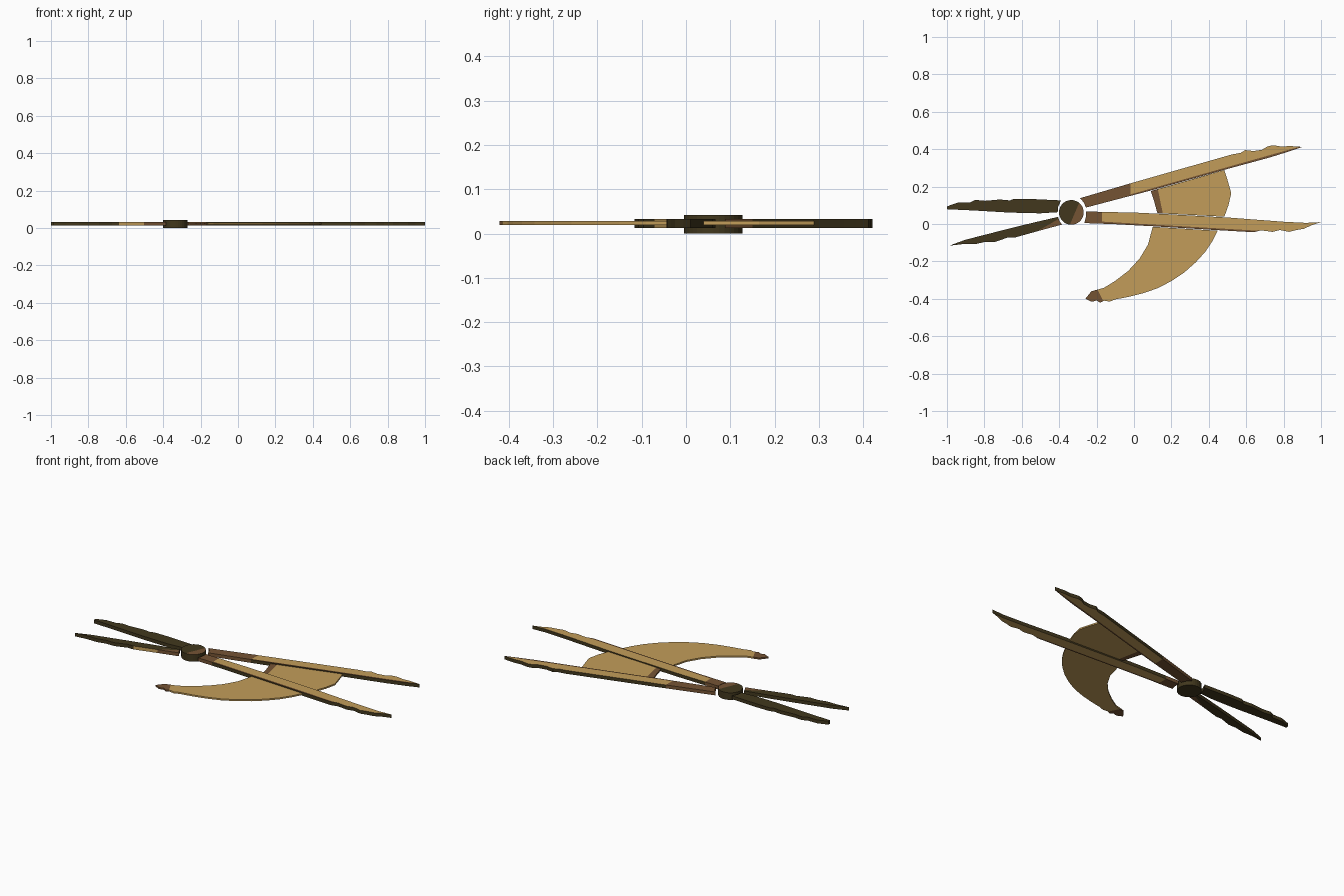
import bpy, bmesh, math
from mathutils import Vector


def material(name, rgb):
    m = bpy.data.materials.new(name)
    m.diffuse_color = (*rgb, 1)
    return m


MATS = [material("tan wood", (0.54, 0.335, 0.102)),
        material("mid brown", (0.178, 0.087, 0.034)),
        material("dark olive brown", (0.054, 0.039, 0.0125))]
TAN, BROWN, DARK = 0, 1, 2


def plate(name, outline, z0, z1, rule, cuts=()):
    """Extrude a flat outline, slice it along 2D lines, colour faces by rule."""
    bm = bmesh.new()
    face = bm.faces.new([bm.verts.new((x, y, z0)) for x, y in outline])
    ext = bmesh.ops.extrude_face_region(bm, geom=[face])
    tops = [g for g in ext["geom"] if isinstance(g, bmesh.types.BMVert)]
    bmesh.ops.translate(bm, verts=tops, vec=(0, 0, z1 - z0))
    bmesh.ops.recalc_face_normals(bm, faces=bm.faces[:])
    for (x, y), (nx, ny) in cuts:
        geom = bm.verts[:] + bm.edges[:] + bm.faces[:]
        bmesh.ops.bisect_plane(bm, geom=geom, plane_co=(x, y, 0),
                               plane_no=(nx, ny, 0))
    for f in bm.faces:
        f.normal_update()
        f.material_index = rule(f.calc_center_median(), f.normal)
    me = bpy.data.meshes.new(name)
    bm.to_mesh(me)
    bm.free()
    for m in MATS:
        me.materials.append(m)
    ob = bpy.data.objects.new(name, me)
    bpy.context.collection.objects.link(ob)
    return ob


ARM_Z = (0.013, 0.033)
ARC_Z = (0.019, 0.028)


def long_arm_rule(split, edge_p, edge_n):
    """Brown root, tan blade, dark rim along the lower edge, dark sides."""
    def rule(c, n):
        if abs(n.z) < 0.5:
            return DARK if c.x > split else BROWN
        if c.x < split:
            return BROWN
        return BROWN if (c.xy - Vector(edge_p)).dot(Vector(edge_n)) < 0 else TAN
    return rule


# Pivot knob, two tone
PX, PY, R = -0.335, 0.062, 0.066
ring = [(PX + R * math.cos(math.tau * i / 32), PY + R * math.sin(math.tau * i / 32))
        for i in range(32)]
cut_n = Vector((0.92, -0.39))
cut_p = Vector((-0.315, 0.062))
plate("pivot_knob", ring, 0, 0.042,
      lambda c, n: BROWN if n.z > 0.5 and (c.xy - cut_p).dot(cut_n) > 0 else DARK,
      [(cut_p, cut_n)])

# Upper long arm with worn tip
up_p, up_n = (0.083, 0.187), (-0.271, 0.962)
plate("upper_long_arm",
      [(-0.289, 0.138), (-0.02, 0.217), (0.524, 0.372), (0.57, 0.38), (0.594, 0.395),
       (0.64, 0.39), (0.684, 0.397), (0.715, 0.415), (0.743, 0.421), (0.79, 0.414),
       (0.834, 0.417), (0.9, 0.412), (0.82, 0.385), (0.727, 0.356), (0.487, 0.291),
       (0.086, 0.178), (-0.257, 0.088), (-0.268, 0.115)],
      *ARM_Z, long_arm_rule(-0.02, up_p, up_n), [((-0.02, 0.2), (1, 0)), (up_p, up_n)])

# Lower long arm with worn tip
low_p, low_n = (0.1, -0.003), (0.058, 0.998)
plate("lower_long_arm",
      [(-0.257, 0.067), (0.03, 0.06), (0.15, 0.054), (0.51, 0.034), (0.8, 0.012),
       (0.92, 0.006), (1.0, 0.01), (0.95, -0.006), (0.91, -0.025), (0.86, -0.034),
       (0.83, -0.042), (0.78, -0.032), (0.74, -0.042), (0.68, -0.034), (0.64, -0.044),
       (0.5, -0.036), (0.1, -0.012), (-0.1, -0.001), (-0.265, 0.005), (-0.258, 0.035)],
      *ARM_Z, long_arm_rule(-0.17, low_p, low_n), [((-0.17, 0.03), (1, 0)), (low_p, low_n)])

# Short rear arms
plate("upper_rear_arm",
      [(-1.0, 0.094), (-0.941, 0.115), (-0.877, 0.115), (-0.85, 0.129), (-0.797, 0.124),
       (-0.717, 0.131), (-0.663, 0.126), (-0.642, 0.135), (-0.556, 0.134), (-0.39, 0.126),
       (-0.406, 0.09), (-0.408, 0.063), (-0.503, 0.057), (-0.663, 0.061), (-0.85, 0.072),
       (-1.0, 0.079)], *ARM_Z, lambda c, n: DARK)

rear_n = Vector((0.5, -0.87))
rear_p = Vector((-0.45, 0.0))


def rear_rule(c, n):
    if n.y < -0.5 and c.x > -0.63:
        return TAN if c.x < -0.45 else BROWN
    return BROWN if c.x > -0.52 and (c.xy - rear_p).dot(rear_n) > 0 else DARK


plate("lower_rear_arm",
      [(-0.988, -0.116), (-0.904, -0.085), (-0.717, -0.037), (-0.556, 0.003),
       (-0.406, 0.038), (-0.398, 0.015), (-0.385, -0.003), (-0.503, -0.035),
       (-0.636, -0.072), (-0.674, -0.072), (-0.743, -0.096), (-0.797, -0.096),
       (-0.85, -0.108), (-0.92, -0.108)],
      *ARM_Z, rear_rule, [(rear_p, rear_n)])

# Curved plate between the long arms, with a brown inner edge
edge_n = Vector((0.979, 0.203))
edge_p = Vector((0.141, 0.12))
plate("inner_arc_plate",
      [(0.09, 0.176), (0.3, 0.236), (0.483, 0.289), (0.5, 0.235), (0.52, 0.165),
       (0.505, 0.1), (0.483, 0.039), (0.125, 0.058), (0.108, 0.12)],
      *ARC_Z,
      lambda c, n: BROWN if (c.xy - edge_p).dot(edge_n) < 0 else TAN,
      [(edge_p, edge_n)])

# Sweeping outer crescent with a brown worn tip
plate("outer_arc_plate",
      [(0.1, -0.015), (0.447, -0.036), (0.42, -0.09), (0.38, -0.15), (0.33, -0.205),
       (0.27, -0.258), (0.2, -0.305), (0.13, -0.342), (0.05, -0.37), (-0.03, -0.39),
       (-0.1, -0.403), (-0.13, -0.415), (-0.16, -0.41), (-0.18, -0.421), (-0.2, -0.409),
       (-0.225, -0.416), (-0.26, -0.4), (-0.228, -0.36), (-0.16, -0.341),
       (-0.1, -0.304), (-0.03, -0.25), (0.03, -0.185), (0.075, -0.11)],
      *ARC_Z,
      lambda c, n: BROWN if c.x + 0.5 * (c.y + 0.38) < -0.18 else TAN,
      [((-0.18, -0.38), (1, 0.5))])
